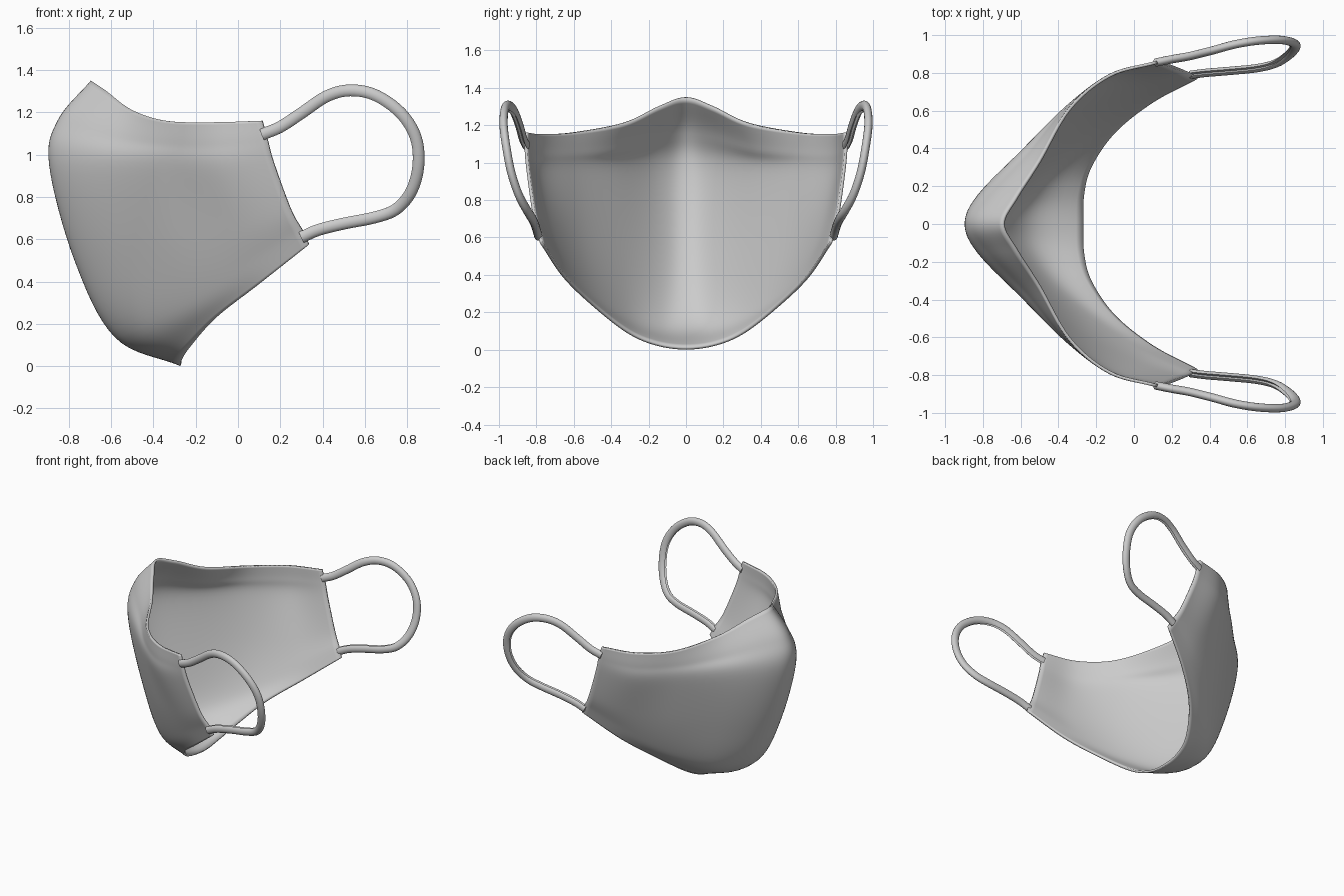
import bpy, bmesh, math
from mathutils import Vector

if "Cube" in bpy.data.objects:
    bpy.data.objects.remove(bpy.data.objects["Cube"])

fabric = bpy.data.materials.new("light_grey_fabric")
fabric.diffuse_color = (0.6, 0.6, 0.6, 1)
fabric.use_nodes = True
fabric.node_tree.nodes["Principled BSDF"].inputs["Base Color"].default_value = fabric.diffuse_color


def spline(pts, n, mirror_start=False):
    """Catmull-Rom through pts, n steps per span."""
    p = [Vector(q) for q in pts]
    first = Vector((p[1].x, -p[1].y, p[1].z)) if mirror_start else 2 * p[0] - p[1]
    p = [first] + p + [2 * p[-1] - p[-2]]
    out = []
    for i in range(1, len(p) - 2):
        a, b, c, d = p[i - 1:i + 3]
        for k in range(n):
            t = k / n
            out.append(0.5 * (2 * b + (c - a) * t + (2 * a - 5 * b + 4 * c - d) * t * t
                              + (3 * b - a - 3 * c + d) * t ** 3))
    return out + [p[-2]]


def make_object(name, verts, faces):
    me = bpy.data.meshes.new(name)
    me.from_pydata([tuple(v) for v in verts], [], faces)
    bm = bmesh.new()
    bm.from_mesh(me)
    bmesh.ops.recalc_face_normals(bm, faces=bm.faces)
    bm.to_mesh(me)
    bm.free()
    ob = bpy.data.objects.new(name, me)
    bpy.context.collection.objects.link(ob)
    me.materials.append(fabric)
    bpy.ops.object.select_all(action='DESELECT')
    ob.select_set(True)
    bpy.context.view_layer.objects.active = ob
    bpy.ops.object.shade_smooth_by_angle(angle=math.radians(50))
    return ob


# Mask shell: half cross-sections from centre line to ear edge, top to bottom
rows = [
    [(-.69, 0, 1.345), (-.62, .14, 1.298), (-.5, .33, 1.21), (-.34, .61, 1.16), (-.13, .785, 1.153), (.115, .855, 1.16)],
    [(-.845, 0, 1.16), (-.755, .15, 1.14), (-.56, .36, 1.08), (-.35, .615, 1.055), (-.12, .79, 1.05), (.14, .855, 1.07)],
    [(-.885, 0, .95), (-.82, .15, .95), (-.6, .375, .94), (-.35, .615, .93), (-.1, .785, .93), (.17, .845, .96)],
    [(-.765, 0, .5), (-.715, .14, .51), (-.53, .35, .53), (-.28, .57, .58), (-.01, .725, .65), (.25, .815, .74)],
    [(-.575, 0, .14), (-.545, .14, .15), (-.43, .31, .2), (-.22, .5, .31), (.02, .66, .46), (.305, .79, .64)],
    [(-.27, 0, .008), (-.266, .16, .03), (-.225, .31, .095), (-.1, .49, .235), (.1, .65, .39), (.335, .775, .575)],
]
N = 8
lines = [spline(r, N, True) for r in rows]
cols = [spline(c, N) for c in zip(*lines)]
h = len(cols[0])
verts = [v for c in cols for v in c]
faces = [(i * h + j, i * h + j + 1, (i + 1) * h + j + 1, (i + 1) * h + j)
         for i in range(len(cols) - 1) for j in range(h - 1)]
shell = make_object("mask_shell", verts, faces)
m = shell.modifiers.new("mirror", 'MIRROR')
m.use_axis = (False, True, False)
m.merge_threshold = 0.002
s = shell.modifiers.new("thickness", 'SOLIDIFY')
s.thickness = 0.016
s.offset = 0

# Ear loops: strap with a groove along its inner side, swept along a path
path = spline([(.115, .855, 1.095), (.2, .872, 1.13), (.3, .89, 1.195), (.42, .92, 1.275),
               (.53, .95, 1.303), (.65, .97, 1.28), (.77, .975, 1.195), (.84, .96, 1.08),
               (.852, .935, .95), (.82, .895, .83), (.75, .85, .745), (.65, .825, .705),
               (.5, .81, .675), (.38, .80, .645), (.30, .79, .61)], 5)
SIDES = 16


def ear_loop(name, side):
    vs, fs = [], []
    for i, p in enumerate(path):
        t = path[min(i + 1, len(path) - 1)] - path[max(i - 1, 0)]
        t.normalize()
        out = Vector((-t.z, 0, t.x)).normalized()
        across = t.cross(out)
        for k in range(SIDES):
            a = 2 * math.pi * k / SIDES
            r = 0.35 if k == SIDES // 2 else 1
            v = p + out * (0.029 * r * math.cos(a)) + across * (0.022 * math.sin(a))
            vs.append((v.x, v.y * side, v.z))
    for i in range(len(path) - 1):
        for k in range(SIDES):
            k2 = (k + 1) % SIDES
            fs.append((i * SIDES + k, i * SIDES + k2, (i + 1) * SIDES + k2, (i + 1) * SIDES + k))
    fs += [tuple(range(SIDES)), tuple(range(len(vs) - SIDES, len(vs)))]
    make_object(name, vs, fs)


ear_loop("ear_loop_left", 1)
ear_loop("ear_loop_right", -1)
